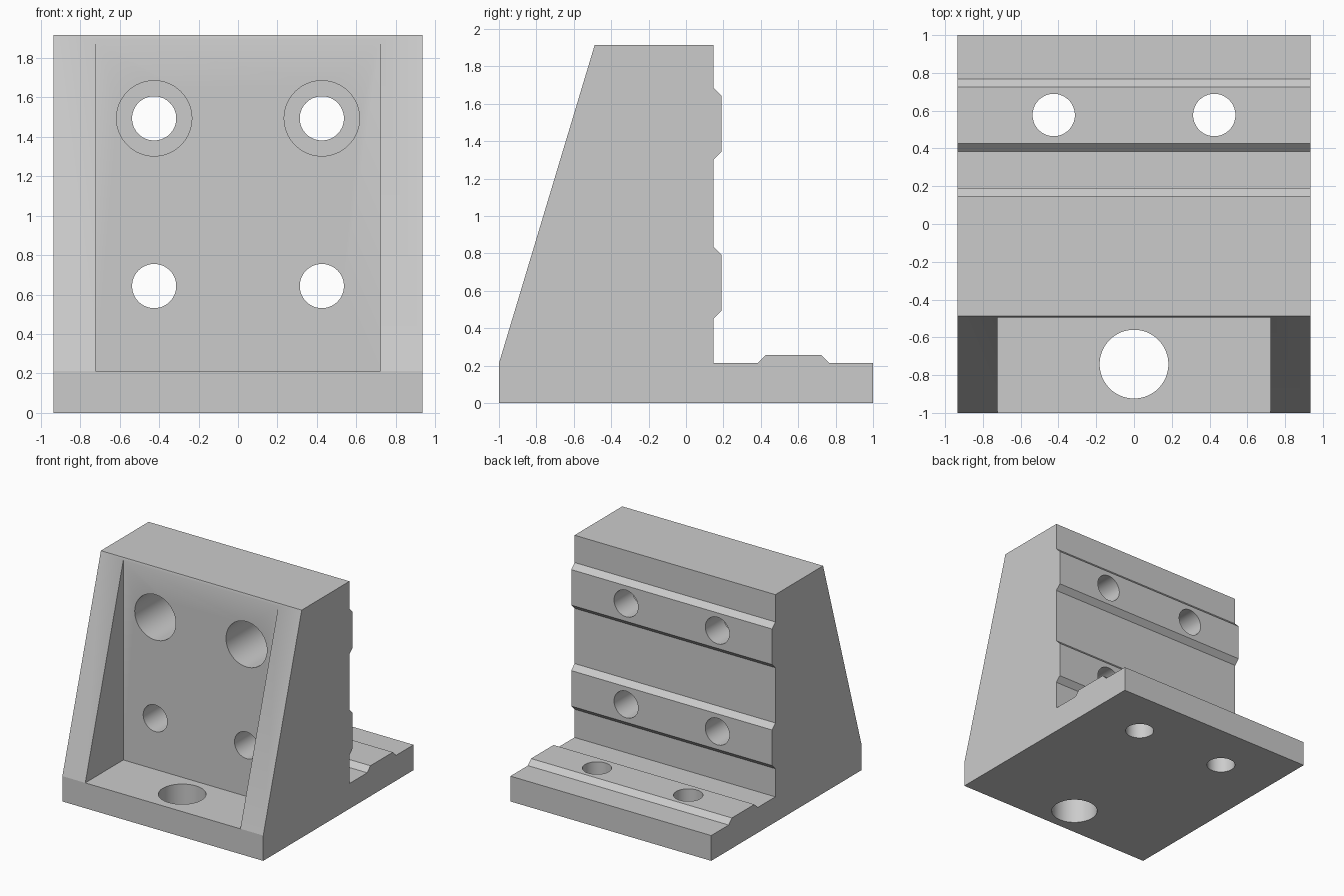
import bpy, bmesh, math
from mathutils import Matrix, Vector

cube = bpy.data.objects.get("Cube")
if cube:
    bpy.data.objects.remove(cube, do_unlink=True)

HALF = 0.935      # half width of the bracket
BASE = 0.213      # base plate thickness
TOP = 1.915
BACK = 0.147      # rear face of the upright
RIB = 0.043       # height of the locating ribs
POCKET = -0.494   # rear face of the front pocket

grey = bpy.data.materials.new("machined grey")
grey.use_nodes = True
colour = (0.6, 0.6, 0.6, 1)
grey.diffuse_color = colour
grey.node_tree.nodes["Principled BSDF"].inputs["Base Color"].default_value = colour


def make_object(name, bm):
    bmesh.ops.recalc_face_normals(bm, faces=bm.faces)
    mesh = bpy.data.meshes.new(name)
    bm.to_mesh(mesh)
    bm.free()
    mesh.materials.append(grey)
    obj = bpy.data.objects.new(name, mesh)
    bpy.context.collection.objects.link(obj)
    return obj


def rib(start, end):
    """Chamfered rib as (distance along, height) pairs."""
    return [(start, 0), (start + RIB, RIB), (end - RIB, RIB), (end, 0)]


# Side profile, with ribs on the base plate and the upright
profile = [(-1, 0), (1, 0), (1, BASE)]
profile += [(y, BASE + h) for y, h in reversed(rib(0.383, 0.768))]
profile += [(BACK, BASE)]
for low, high in ((0.45, 0.835), (1.30, 1.685)):
    profile += [(BACK + h, z) for z, h in rib(low, high)]
profile += [(BACK, TOP), (-0.488, TOP), (-1, BASE)]

bm = bmesh.new()
face = bm.faces.new([bm.verts.new((-HALF, y, z)) for y, z in profile])
side = bmesh.ops.extrude_face_region(bm, geom=[face])
bmesh.ops.translate(bm, vec=(2 * HALF, 0, 0),
                    verts=[g for g in side["geom"] if isinstance(g, bmesh.types.BMVert)])
bracket = make_object("angle_bracket", bm)


def cut(cutter):
    """Subtract a helper from the bracket, then discard the helper."""
    cutter.hide_render = True
    mod = bracket.modifiers.new("cut", "BOOLEAN")
    mod.operation = "DIFFERENCE"
    mod.solver = "EXACT"
    mod.object = cutter
    bpy.context.view_layer.objects.active = bracket
    bpy.ops.object.modifier_apply(modifier=mod.name)
    bpy.data.objects.remove(cutter, do_unlink=True)


def drill(start, end, radius):
    start, end = Vector(start), Vector(end)
    axis = end - start
    turn = axis.to_track_quat("Z", "Y").to_matrix().to_4x4()
    bm = bmesh.new()
    bmesh.ops.create_cone(bm, cap_ends=True, segments=64, radius1=radius, radius2=radius,
                          depth=axis.length,
                          matrix=Matrix.Translation((start + end) / 2) @ turn)
    cut(make_object("drill_cutter", bm))


# Open pocket between the two side gussets
bm = bmesh.new()
size = Vector((1.444, 2, 3))
centre = Vector((0, POCKET - size.y / 2, BASE + size.z / 2))
bmesh.ops.create_cube(bm, size=1, matrix=Matrix.Translation(centre) @ Matrix.Diagonal(size).to_4x4())
cut(make_object("pocket_cutter", bm))

# Bolt holes in the upright and base, counterbored at the top
for x in (-0.425, 0.425):
    for z in (0.643, 1.493):
        drill((x, -0.9, z), (x, 0.5, z), 0.112)
    drill((x, -0.9, 1.493), (x, -0.05, 1.493), 0.191)
    drill((x, 0.577, -0.2), (x, 0.577, 0.5), 0.112)

# Large hole in the pocket floor
drill((0, -0.742, -0.2), (0, -0.742, 0.5), 0.182)

bpy.ops.object.select_all(action="DESELECT")
bracket.select_set(True)
bpy.context.view_layer.objects.active = bracket
bpy.ops.object.shade_smooth_by_angle(angle=math.radians(30))
